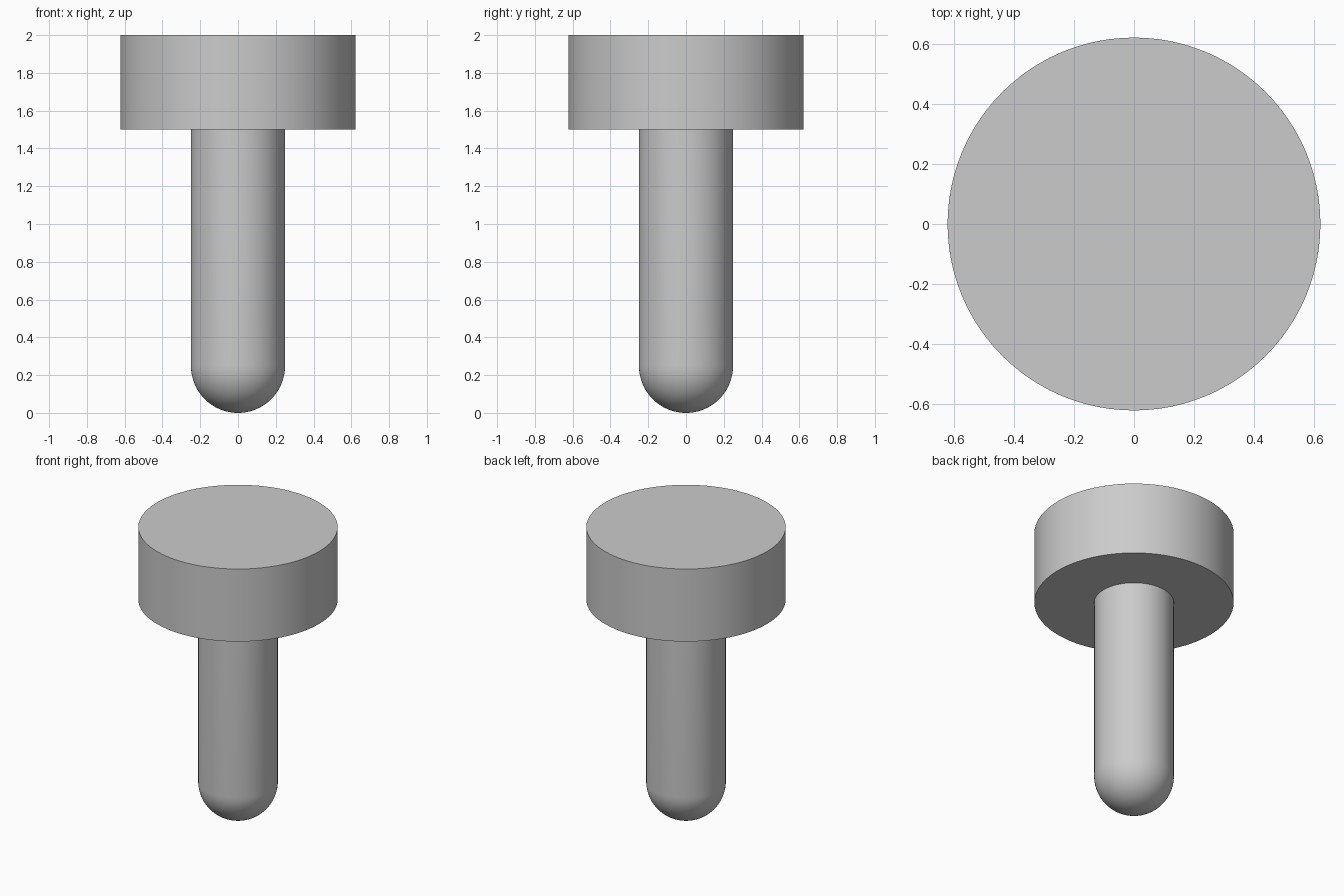
import bpy
import bmesh
import math

cube = bpy.data.objects.get("Cube")
if cube:
    bpy.data.objects.remove(cube, do_unlink=True)

SEGMENTS = 96
HEAD_RADIUS, HEAD_BOTTOM, TOP = 0.6225, 1.5, 2.0
PIN_RADIUS = 0.249

grey = bpy.data.materials.new("light grey")
grey.use_nodes = True
colour = (0.6, 0.6, 0.6, 1)
grey.diffuse_color = colour
grey.node_tree.nodes["Principled BSDF"].inputs["Base Color"].default_value = colour


def lathe(name, profile):
    """Spin a (radius, height) profile around z."""
    bm = bmesh.new()
    verts = [bm.verts.new((r, 0, z)) for r, z in profile]
    edges = [bm.edges.new(pair) for pair in zip(verts, verts[1:])]
    bmesh.ops.spin(bm, geom=verts + edges, cent=(0, 0, 0), axis=(0, 0, 1),
                   angle=math.tau, steps=SEGMENTS, use_duplicate=False)
    bmesh.ops.remove_doubles(bm, verts=bm.verts, dist=1e-4)
    bmesh.ops.holes_fill(bm, edges=bm.edges, sides=0)
    bmesh.ops.recalc_face_normals(bm, faces=bm.faces)
    mesh = bpy.data.meshes.new(name)
    bm.to_mesh(mesh)
    bm.free()
    mesh.materials.append(grey)
    obj = bpy.data.objects.new(name, mesh)
    bpy.context.collection.objects.link(obj)
    bpy.ops.object.select_all(action="DESELECT")
    obj.select_set(True)
    bpy.context.view_layer.objects.active = obj
    bpy.ops.object.shade_smooth_by_angle(angle=math.radians(30))
    return obj


# Flat round head
lathe("head", [(HEAD_RADIUS, HEAD_BOTTOM), (HEAD_RADIUS, TOP)])

# Straight pin with a hemispherical tip, seated just inside the head
steps = 24
tip = [(PIN_RADIUS * math.sin(a), PIN_RADIUS * (1 - math.cos(a)))
       for a in (math.pi / 2 * i / steps for i in range(steps + 1))]
lathe("pin", tip + [(PIN_RADIUS, HEAD_BOTTOM + 0.02)])
